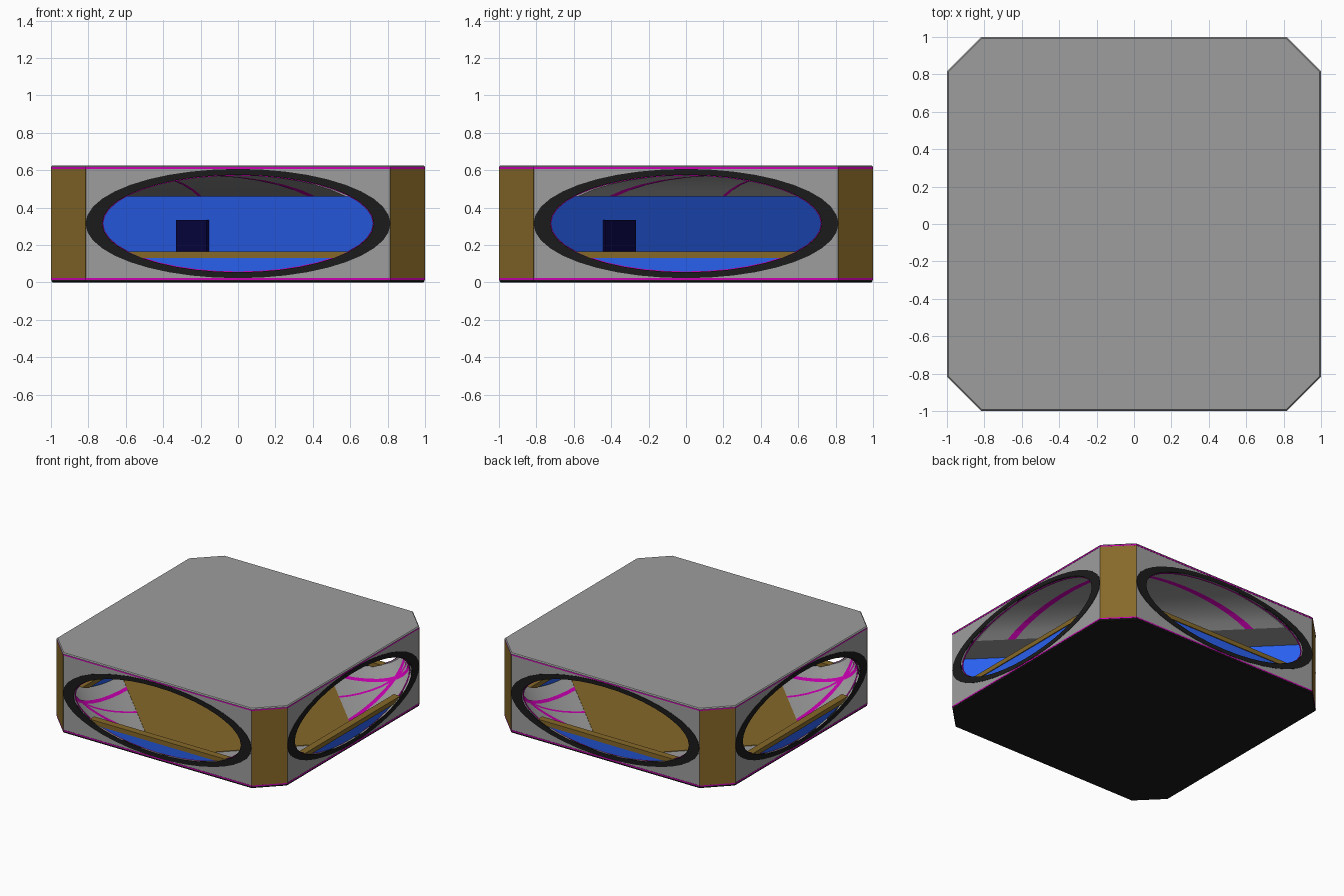
import bpy, bmesh, math
from mathutils import Vector, Matrix

if "Cube" in bpy.data.objects:
    bpy.data.objects.remove(bpy.data.objects["Cube"])

A, B, ZC = 0.725, 0.26, 0.315      # window half width, half height, centre height
WALL = 0.985                       # inner face of the outer walls


def mat(name, rgb):
    m = bpy.data.materials.new(name)
    m.diffuse_color = (*rgb, 1)
    m.use_nodes = True
    m.node_tree.nodes["Principled BSDF"].inputs["Base Color"].default_value = m.diffuse_color
    return m


GREY = mat("grey", (0.34, 0.34, 0.34))
BLACK = mat("black", (0.011, 0.011, 0.011))
BROWN = mat("brown", (0.24, 0.14, 0.022))
BLUE = mat("blue", (0.022, 0.115, 0.85))
NAVY = mat("navy", (0.002, 0.001, 0.05))
PINK = mat("magenta", (0.6, 0.0, 0.45))


def finish(name, bm, m=None, turn=0):
    bmesh.ops.recalc_face_normals(bm, faces=bm.faces)
    bmesh.ops.transform(bm, verts=bm.verts, matrix=Matrix.Rotation(math.radians(turn), 4, 'Z'))
    me = bpy.data.meshes.new(name)
    bm.to_mesh(me)
    bm.free()
    ob = bpy.data.objects.new(name, me)
    bpy.context.collection.objects.link(ob)
    if m:
        me.materials.append(m)
    return ob


def prism(points, offset):
    """Extrude a closed 3D polygon along an offset vector."""
    bm = bmesh.new()
    f = bm.faces.new([bm.verts.new(p) for p in points])
    r = bmesh.ops.extrude_face_region(bm, geom=[f])
    vs = [g for g in r["geom"] if isinstance(g, bmesh.types.BMVert)]
    bmesh.ops.translate(bm, verts=vs, vec=offset)
    return bm


def clip(bm, fill=True):
    """Trim to the inside of the front and left walls."""
    for co, no in (((0, -WALL, 0), (0, -1, 0)), ((-WALL, 0, 0), (-1, 0, 0))):
        r = bmesh.ops.bisect_plane(bm, geom=bm.verts[:] + bm.edges[:] + bm.faces[:], dist=1e-6,
                                   plane_co=co, plane_no=no, clear_outer=True)
        if fill:
            es = [e for e in r["geom_cut"] if isinstance(e, bmesh.types.BMEdge)]
            if es:
                bmesh.ops.holes_fill(bm, edges=es)
    return bm


def diag(s, d, z):
    """Diagonal coordinates: s = x + y, d = x - y."""
    return Vector(((s + d) / 2, (s - d) / 2, z))


def diag_box(s0, s1, d0, d1, z0, z1):
    pts = [diag(s0, d0, z0), diag(s1, d0, z0), diag(s1, d1, z0), diag(s0, d1, z0)]
    return prism(pts, (0, 0, z1 - z0))


def octagon(h, c, z):
    return [(x, y, z) for x, y in ((-c, -h), (c, -h), (h, -c), (h, c), (c, h), (-c, h), (-h, c), (-h, -c))]


def plate(name, h, c, z0, z1, m, bevel=0):
    bm = prism(octagon(h, c, z0), (0, 0, z1 - z0))
    if bevel:
        zt = z1 if z0 > 0.3 else z0
        es = [e for e in bm.edges if all(abs(v.co.z - zt) < 1e-5 for v in e.verts)]
        bmesh.ops.bevel(bm, geom=es, offset=bevel, segments=1, affect='EDGES')
    return finish(name, bm, m)


def ellipse(a, b, y, n=40):
    return [Vector((a * math.cos(2 * math.pi * i / n), y, ZC + b * math.sin(2 * math.pi * i / n))) for i in range(n)]


def ring(name, a1, b1, a0, b0, y0, y1, m, turn):
    bm = bmesh.new()
    loops = [[bm.verts.new(p) for p in ellipse(a, b, y)]
             for a, b, y in ((a1, b1, y0), (a0, b0, y0), (a0, b0, y1), (a1, b1, y1))]
    n = len(loops[0])
    for k in range(4):
        p, q = loops[k], loops[(k + 1) % 4]
        for i in range(n):
            bm.faces.new((p[i], p[(i + 1) % n], q[(i + 1) % n], q[i]))
    return finish(name, bm, m, turn)


# Layered shell: black base, magenta seams, grey body and roof
plate("base_plate", 0.998, 0.815, 0, 0.014, BLACK, 0.006)
plate("lower_seam", 0.9988, 0.816, 0.014, 0.023, PINK)
body = plate("body", 0.997, 0.815, 0.023, 0.607, GREY)
plate("upper_seam", 0.9988, 0.816, 0.607, 0.616, PINK)
plate("roof_plate", 0.9995, 0.8165, 0.616, 0.626, GREY, 0.007)

# Chamber outline: half ellipse, flat floor, back wall and low soffit
T0 = math.asin((0.46 - ZC) / B)
arc = []
for i in range(25):
    t = T0 + (1.5 * math.pi - T0) * i / 24
    arc.append((-1 + A * math.cos(t), ZC + B * math.sin(t)))
outline = arc + [(-0.03, ZC - B), (-0.03, 0.46)]

# Hollow out two diagonal chambers and four windows
cutters = []
for turn in (0, 180):
    bm = prism([diag(s, -1.73, z) for s, z in outline], diag(0, 3.46, 0))
    cutters.append(finish("chamber_cutter", clip(bm), None, turn))
for turn in (0, 90, 180, 270):
    bm = prism(ellipse(A, B, -1.1), (0, 0.125, 0))
    cutters.append(finish("window_cutter", bm, None, turn))
bpy.context.view_layer.objects.active = body
body.select_set(True)
for c in cutters:
    c.hide_render = True
    mod = body.modifiers.new("cut", 'BOOLEAN')
    mod.operation, mod.solver, mod.object = 'DIFFERENCE', 'EXACT', c
    bpy.ops.object.modifier_apply(modifier=mod.name)
    bpy.data.objects.remove(c)
bpy.ops.object.shade_smooth_by_angle(angle=math.radians(16))

for turn in (0, 90, 180, 270):
    # Window frame with a thin magenta lining
    ring("window_frame", 0.815, 0.292, A, B, -1.0, -0.985, BLACK, turn)
    ring("window_lining", A, B, A - 0.004, B - 0.004, -0.985, -0.977, PINK, turn)
    # Blue sill panel filling the bottom of the window, with a brown rail on top
    a0 = math.asin((0.13 - ZC) / B)
    span = math.pi + 2 * a0
    seg = []
    for i in range(17):
        t = math.pi - a0 + span * i / 16
        seg.append((A * math.cos(t), -0.985, ZC + B * math.sin(t)))
    finish("sill_panel", prism(seg, (0, 0.025, 0)), BLUE, turn)
    rail = [(-0.51, 0.13), (0.51, 0.13), (0.59, 0.165), (-0.59, 0.165)]
    finish("window_rail", prism([(x, -0.992, z) for x, z in rail], (0, 0.055, 0)), BROWN, turn)
    # Brown panel on the cut corner
    k = 1.8145
    finish("corner_panel", diag_box(-k, -k + 0.008, -0.183, 0.183, 0.023, 0.607), BROWN, turn)

# Vault ribs: one across the middle, one parallel to each window
RIBS = {
    "middle_rib": lambda s, w: (s / 2 + w, s / 2 - w),
    "front_rib": lambda s, w: (s + 0.8 - w, -0.8 + w),
    "side_rib": lambda s, w: (-0.8 + w, s + 0.8 - w),
}

for turn, mid in ((0, -0.43), (180, -0.77)):
    # Chamber floor, diagonal blue wall, and dark cabinet against it
    finish("chamber_floor", clip(diag_box(-1.03, -0.04, -1.07, 1.07, 0.0545, 0.059)), BROWN, turn)
    finish("diagonal_wall", diag_box(-0.045, -0.029, -1.72, 1.72, 0.056, 0.459), BLUE, turn)
    finish("cabinet", diag_box(-0.07, -0.045, mid - 0.165, mid + 0.165, 0.059, 0.335), NAVY, turn)
    for name, place in RIBS.items():
        w = 0.01 if name == "middle_rib" else 0.02
        bm = bmesh.new()
        pts = [(-1 + (s + 1) * 0.993, ZC + (z - ZC) * 0.99) for s, z in arc]
        lo, hi = ([bm.verts.new((*place(s, k), z)) for s, z in pts] for k in (-w, w))
        for i in range(len(pts) - 1):
            bm.faces.new((lo[i], lo[i + 1], hi[i + 1], hi[i]))
        finish(name, clip(bm, False), PINK, turn)
